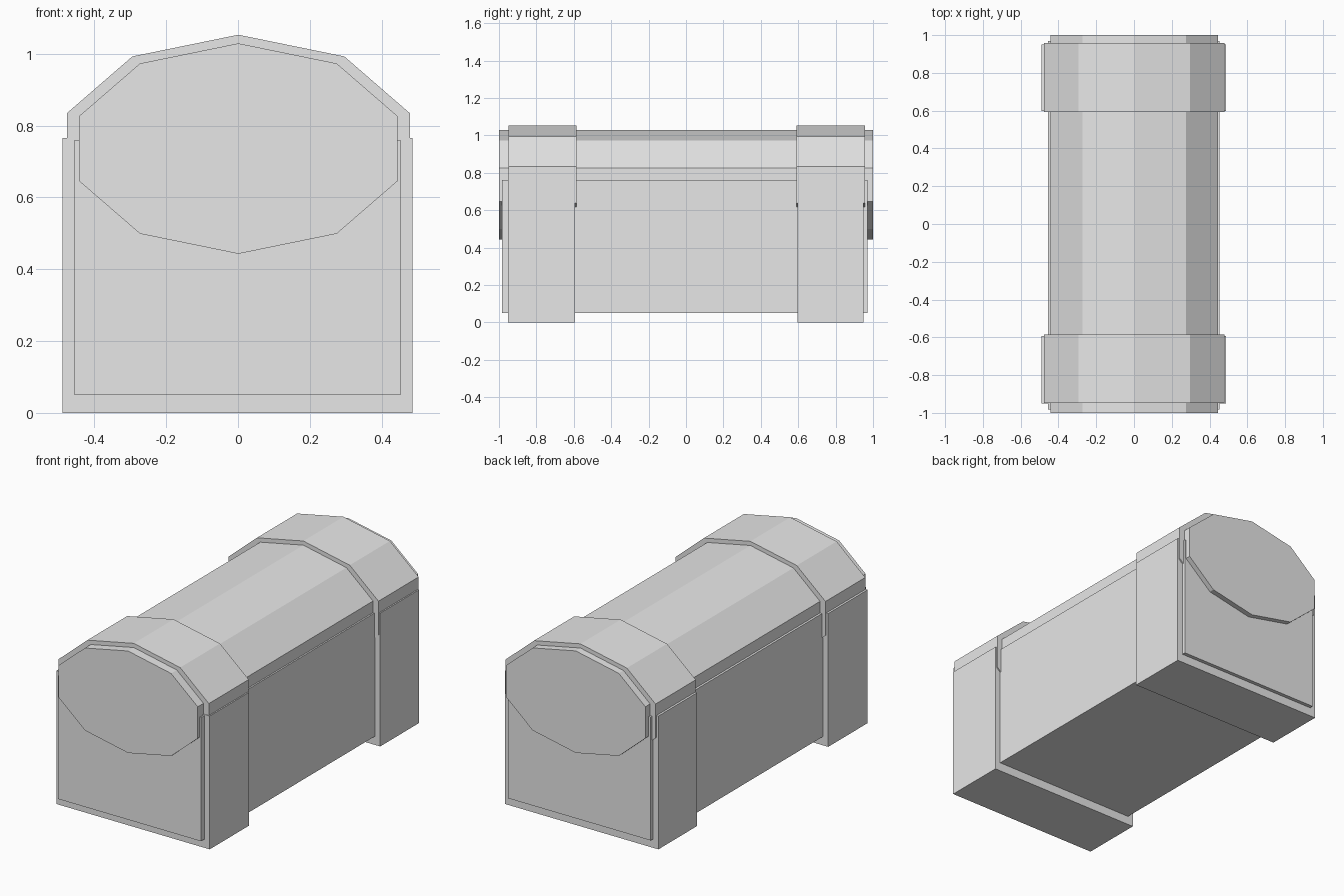
import bpy
from math import pi

cube = bpy.data.objects.get("Cube")
if cube:
    bpy.data.objects.remove(cube, do_unlink=True)

grey = bpy.data.materials.new("plain_grey")
grey.use_nodes = True
grey.diffuse_color = (0.8, 0.8, 0.8, 1)
grey.node_tree.nodes["Principled BSDF"].inputs["Base Color"].default_value = (0.8, 0.8, 0.8, 1)


def finish(name):
    obj = bpy.context.object
    obj.name = obj.data.name = name
    bpy.ops.object.transform_apply(location=False, rotation=True, scale=True)
    obj.data.materials.append(grey)
    return obj


def box(name, x, y, z):
    """Box from (low, high) ranges on each axis."""
    ranges = (x, y, z)
    bpy.ops.mesh.primitive_cube_add(size=1, location=[(a + b) / 2 for a, b in ranges])
    bpy.context.object.scale = [b - a for a, b in ranges]
    return finish(name)


def barrel(name, x, z, rx, rz, y):
    """Ten-sided flattened drum lying along y with a ridge on top."""
    bpy.ops.mesh.primitive_cylinder_add(vertices=10, radius=1, depth=y[1] - y[0],
                                        location=(x, (y[0] + y[1]) / 2, z),
                                        rotation=(pi / 2, 0, 0))
    bpy.context.object.scale = (rx, rz, 1)
    return finish(name)


# Chest body and rounded lid
box("chest_body", (-0.455, 0.453), (-0.983, 0.97), (0.05, 0.76))
barrel("chest_lid", 0.001, 0.736, 0.466, 0.293, (-1, 1))

# Straps around both ends
straps = {
    "front": ((-0.951, -0.593), (-0.948, -0.586)),
    "back": ((0.597, 0.949), (0.592, 0.957)),
}
for end, (lower, upper) in straps.items():
    box(end + "_body_strap", (-0.489, 0.486), lower, (0, 0.766))
    barrel(end + "_lid_strap", 0.001, 0.737, 0.502, 0.316, upper)
